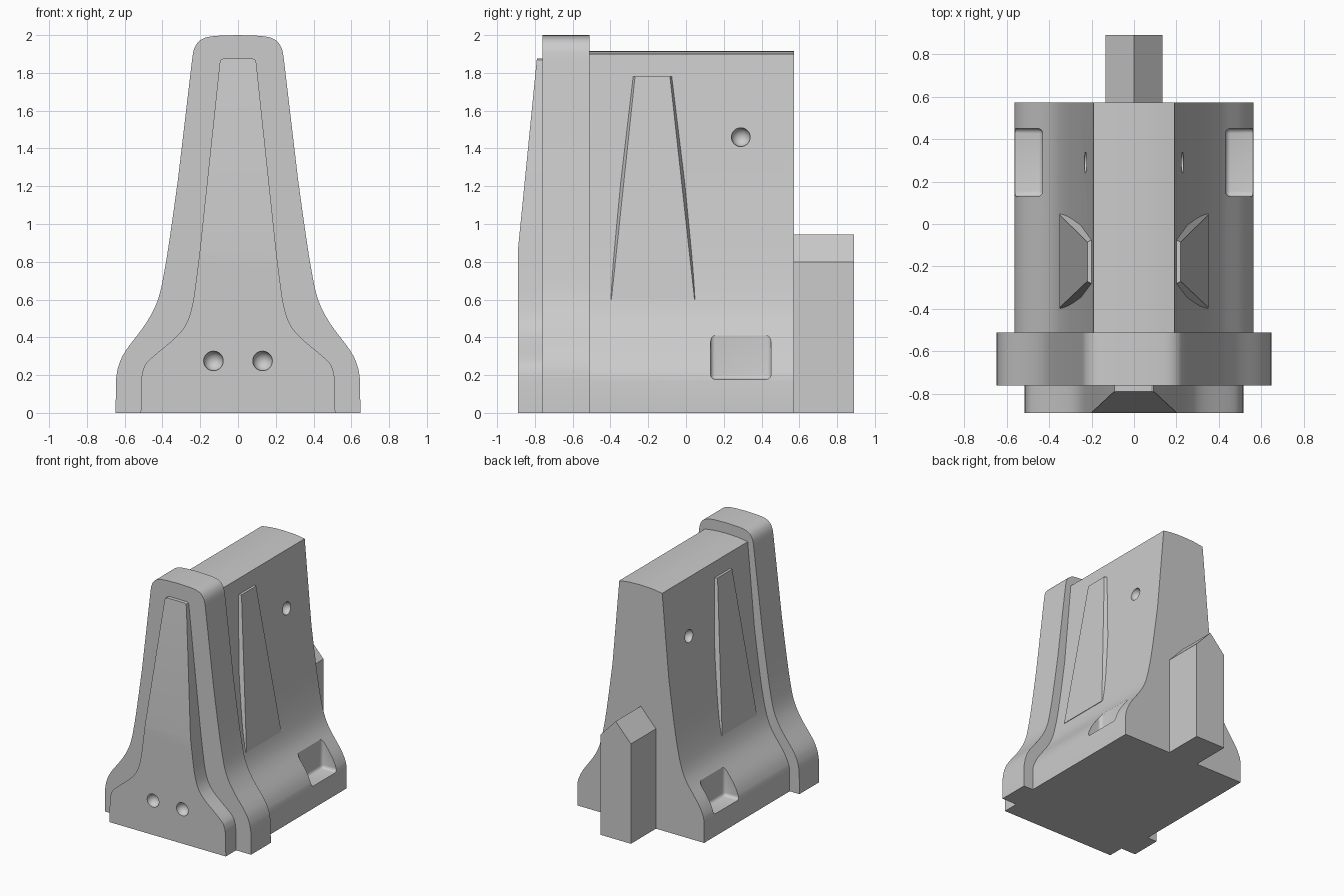
import bpy, bmesh, math
from mathutils import Vector

if "Cube" in bpy.data.objects:
    bpy.data.objects.remove(bpy.data.objects["Cube"])


def smooth(pts, steps=5):
    """Catmull-Rom curve through 2D points."""
    p = [Vector(q) for q in pts]
    p = [2 * p[0] - p[1]] + p + [2 * p[-1] - p[-2]]
    out = []
    for i in range(1, len(p) - 2):
        a, b, c, d = p[i - 1:i + 3]
        for k in range(steps):
            t = k / steps
            out.append(tuple(0.5 * (2 * b + (c - a) * t + (2 * a - 5 * b + 4 * c - d) * t * t
                                    + (3 * b - a - 3 * c + d) * t ** 3)))
    return out + [tuple(p[-2])]


def finish(bm, name, angle=30):
    bmesh.ops.recalc_face_normals(bm, faces=bm.faces)
    me = bpy.data.meshes.new(name)
    bm.to_mesh(me)
    bm.free()
    ob = bpy.data.objects.new(name, me)
    bpy.context.collection.objects.link(ob)
    return ob


def extrude(name, half, y0, y1):
    """Mirror a right-hand half profile (x, z) and extrude it along y."""
    left = [(-x, z) for x, z in reversed(half) if x > 1e-5]
    bm = bmesh.new()
    face = bm.faces.new([bm.verts.new((x, y0, z)) for x, z in half + left])
    new = bmesh.ops.extrude_face_region(bm, geom=[face])["geom"]
    bmesh.ops.translate(bm, vec=(0, y1 - y0, 0),
                        verts=[v for v in new if isinstance(v, bmesh.types.BMVert)])
    return finish(bm, name)


def hull(name, pts):
    bm = bmesh.new()
    for p in pts:
        bm.verts.new(p)
    bmesh.ops.convex_hull(bm, input=bm.verts)
    bmesh.ops.dissolve_limit(bm, angle_limit=0.01, verts=bm.verts, edges=bm.edges)
    return finish(bm, name)


def box(name, lo, hi, bevel=0.0):
    ob = hull(name, [(x, y, z) for x in (lo[0], hi[0]) for y in (lo[1], hi[1])
                     for z in (lo[2], hi[2])])
    if bevel:
        bm = bmesh.new()
        bm.from_mesh(ob.data)
        bmesh.ops.bevel(bm, geom=bm.edges[:], offset=bevel, segments=4,
                        profile=0.5, affect='EDGES')
        bm.to_mesh(ob.data)
        bm.free()
    return ob


def ball(name, loc, r):
    bm = bmesh.new()
    bmesh.ops.create_uvsphere(bm, u_segments=24, v_segments=16, radius=r)
    bmesh.ops.translate(bm, vec=loc, verts=bm.verts)
    return finish(bm, name)


def cut(target, cutters):
    bpy.context.view_layer.objects.active = target
    for c in cutters:
        m = target.modifiers.new("cut", 'BOOLEAN')
        m.operation = 'DIFFERENCE'
        m.solver = 'EXACT'
        m.object = c
        bpy.ops.object.modifier_apply(modifier=m.name)
        bpy.data.objects.remove(c)


# Collar: the widest slab
collar = extrude("collar", [(0.648, 0)] + smooth(
    [(0.646, 0.18), (0.632, 0.25), (0.594, 0.33), (0.487, 0.475), (0.424, 0.60), (0.388, 0.76),
     (0.355, 0.97), (0.318, 1.235)]) + smooth(
    [(0.249, 1.82), (0.238, 1.905), (0.224, 1.945), (0.2, 1.973), (0.16, 1.99), (0.1, 1.997)], 3)
    + [(0, 2.0)], -0.76, -0.51)

# Main body with arched top, side pockets and dimples
body = extrude("main_body", [(0.562, 0)] + smooth(
    [(0.562, 0.17), (0.55, 0.22), (0.51, 0.30), (0.42, 0.425), (0.375, 0.51), (0.345, 0.61),
     (0.315, 0.76), (0.285, 0.96), (0.25, 1.22)]) + smooth(
    [(0.19, 1.9), (0.1, 1.912), (0, 1.916)]), -0.51, 0.573)
cutters = []
for s in (-1, 1):
    cutters.append(box("pocket_cutter", (min(s * 0.43, s * 0.8), 0.13, 0.178),
                       (max(s * 0.43, s * 0.8), 0.45, 0.7), 0.025))
    cutters.append(ball("dimple_cutter", (s * 0.23, 0.29, 1.46), 0.05))
cut(body, cutters)

# Front plate, sloped back towards the top, with two dimples
plate = extrude("front_plate", [(0.515, 0)] + smooth(
    [(0.513, 0.17), (0.503, 0.225), (0.47, 0.28), (0.33, 0.40), (0.27, 0.48), (0.24, 0.58),
     (0.222, 0.7), (0.202, 0.86)]) + [(0.097, 1.85), (0.092, 1.868), (0.08, 1.875), (0, 1.875)],
    -0.89, -0.76)
slope = hull("slope_cutter", [(x, y, z) for x in (-1, 1)
                              for y, z in ((-0.89, 0.86), (-0.79, 1.87), (-0.77, 2.072), (-1.2, 0.86),
                                           (-1.2, 2.072))])
cut(plate, [slope] + [ball("dimple_cutter", (x, -0.89, 0.275), 0.052) for x in (-0.13, 0.13)])

# Raised tapering ribs on both sides
ribs = []
for s, side in ((-1, "left"), (1, "right")):
    pts = []
    for x, z, ya, yb in ((0.22, 1.78, -0.27, -0.085), (0.352, 0.6, -0.395, 0.045)):
        pts += [(s * x, ya, z), (s * x, yb, z)]
        pts += [(s * (x - 0.1), ya - 0.05, z), (s * (x - 0.1), yb + 0.05, z)]
    ribs.append(hull(side + "_rib", pts))

# Rear connector with gabled top
key = extrude("rear_connector", [(0.135, 0), (0.135, 0.8), (0, 0.945)], 0.573, 0.89)

# Smooth shading with sharp edges kept
for ob in [collar, body, plate, key] + ribs:
    bpy.ops.object.select_all(action='DESELECT')
    ob.select_set(True)
    bpy.context.view_layer.objects.active = ob
    bpy.ops.object.shade_smooth_by_angle(angle=math.radians(30))
